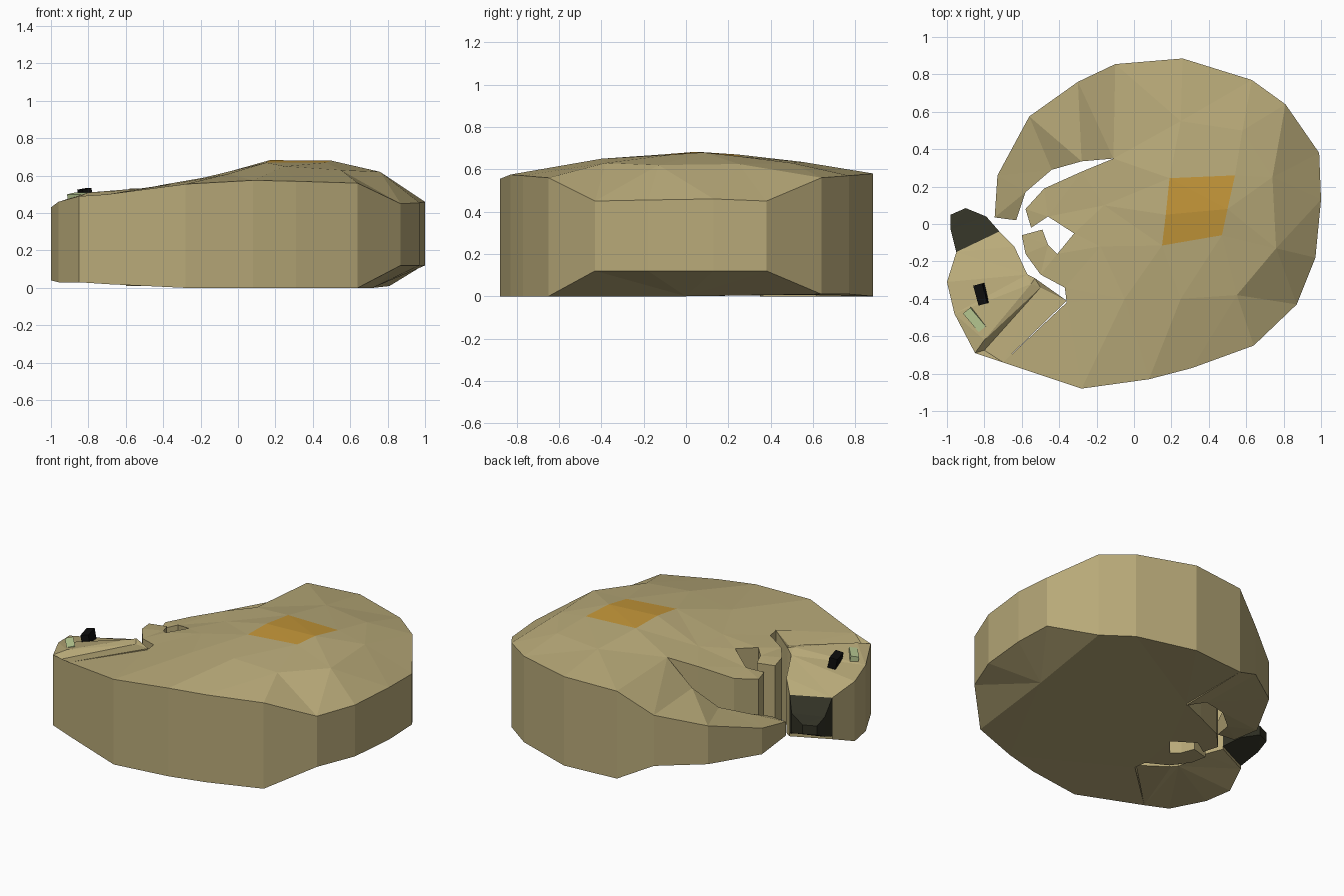
import bpy, bmesh
from math import radians
from mathutils import Vector
from mathutils.geometry import delaunay_2d_cdt

if "Cube" in bpy.data.objects:
    bpy.data.objects.remove(bpy.data.objects["Cube"])


def material(name, rgb):
    m = bpy.data.materials.new(name)
    m.diffuse_color = (*rgb, 1)
    m.use_nodes = True
    m.node_tree.nodes["Principled BSDF"].inputs["Base Color"].default_value = m.diffuse_color
    return m


TAN = material("tan_fur", (0.48, 0.40, 0.19))
ORANGE = material("orange_patch", (0.54, 0.30, 0.04))
DARK = material("dark_nose", (0.03, 0.03, 0.018))
BLACK = material("black", (0.004, 0.004, 0.004))
GREEN = material("pale_green", (0.50, 0.61, 0.30))


def cap(bm, rim, inner, creases, up):
    """Triangulated cap over rim verts plus inner height points."""
    n = len(rim)
    verts = list(rim) + [bm.verts.new(p) for p in inner]
    edges = [(i, (i + 1) % n) for i in range(n)]
    edges += [(n + a, n + b) for a, b in creases]
    flat = [Vector((v.co.x, v.co.y)) for v in verts]
    _, _, tris, orig, _, _ = delaunay_2d_cdt(flat, edges, [], 1, 1e-6)
    for t in tris:
        f = bm.faces.new([verts[orig[i][0]] for i in (t if up else t[::-1])])
        f.normal_update()


def slab(name, outline, mat, top=(), bottom=(), creases=()):
    """Solid with an outline of (x, y, top z, bottom z) and a shaped lid."""
    bm = bmesh.new()
    hi = [bm.verts.new((x, y, a)) for x, y, a, b in outline]
    lo = [bm.verts.new((x, y, b)) for x, y, a, b in outline]
    for i in range(len(hi)):
        j = (i + 1) % len(hi)
        bm.faces.new((lo[i], lo[j], hi[j], hi[i]))
    cap(bm, hi, top, creases, True)
    cap(bm, lo, bottom, (), False)
    bmesh.ops.recalc_face_normals(bm, faces=bm.faces)
    me = bpy.data.meshes.new(name)
    bm.to_mesh(me)
    bm.free()
    ob = bpy.data.objects.new(name, me)
    bpy.context.collection.objects.link(ob)
    me.materials.append(mat)
    return ob


def box(name, loc, size, angle, mat):
    bpy.ops.mesh.primitive_cube_add(size=1, location=loc, rotation=(0, radians(-10), radians(angle)))
    ob = bpy.context.object
    ob.name = name
    ob.scale = size
    ob.data.materials.append(mat)


# Curled body: back curve, then folded legs along the inner side
back = [(-.70, -.74, .50, .02), (-.28, -.88, .555, 0), (.08, -.83, .575, 0),
        (.31, -.77, .57, 0), (.64, -.65, .56, 0), (.87, -.43, .45, .12),
        (.97, -.18, .455, .12), (1, .13, .46, .12), (.99, .38, .45, .12),
        (.81, .64, .56, .01), (.63, .77, .57, .01), (.26, .885, .58, 0),
        (-.10, .855, .57, 0)]
legs = [(-.11, .35, .60), (-.28, .28, .56), (-.48, .19, .50), (-.58, .08, .48),
        (-.55, -.02, .48), (-.46, .04, .51), (-.32, -.05, .56), (-.41, -.16, .55),
        (-.46, -.11, .53), (-.49, -.03, .52), (-.60, -.06, .52), (-.58, -.16, .53),
        (-.50, -.27, .53), (-.37, -.34, .55), (-.36, -.42, .55)]
dome = [(.19, .245, .67), (.54, .26, .66), (.50, .08, .68), (.47, -.06, .67),
        (.15, -.115, .67), (.17, .05, .683),
        (.74, .25, .625), (.76, -.13, .62), (.25, -.40, .65), (.55, -.38, .63),
        (-.05, -.40, .61), (-.18, -.12, .59), (-.16, .10, .59), (.25, .55, .635),
        (.58, .50, .63)]
body = slab("body", back + [(x, y, z, .01) for x, y, z in legs], TAN, dome,
            [(.72, 0, 0)], [(i, (i + 1) % 6) for i in range(6)] + [(2, 5)])

# Orange patch on the ridge
body.data.materials.append(ORANGE)
patch = {tuple(round(c, 3) for c in p) for p in dome[:6]}
for f in body.data.polygons:
    pts = [tuple(round(c, 3) for c in body.data.vertices[i].co) for i in f.vertices]
    if all(p in patch for p in pts):
        f.material_index = 1

# Tail wrapping toward the nose
slab("tail", [(-.10, .855, .57, 0), (-.30, .76, .43, .10), (-.56, .575, .36, .11),
              (-.73, .26, .27, .10), (-.745, .035, .23, .14), (-.63, .02, .23, .14),
              (-.58, .17, .29, .11), (-.44, .29, .34, .10), (-.28, .335, .44, .09),
              (-.11, .35, .60, 0)], TAN)

# Head with a crease behind the ear
slab("head", [(-.95, -.15, .37, .10), (-1, -.31, .43, .04), (-.96, -.48, .46, .03),
              (-.85, -.69, .49, .03), (-.70, -.74, .50, .02), (-.36, -.41, .555, .02),
              (-.53, -.29, .53, .02), (-.57, -.27, .50, .03), (-.64, -.12, .43, .07),
              (-.72, -.04, .37, .10)], TAN,
     [(-.80, -.675, .47), (-.50, -.34, .52), (-.80, -.62, .51), (-.55, -.32, .53)],
     (), [(0, 1), (2, 3)])

# Nose
slab("nose", [(-.95, -.15, .37, .12), (-.72, -.04, .37, .12), (-.79, .04, .30, .17),
              (-.90, .085, .27, .21), (-.98, .05, .27, .21), (-.98, -.03, .30, .17)], DARK)

# Eye and cheek marking
box("eye", (-.815, -.375, .49), (.05, .11, .08), 15, BLACK)
box("cheek_mark", (-.85, -.51, .48), (.05, .13, .05), 40, GREEN)
